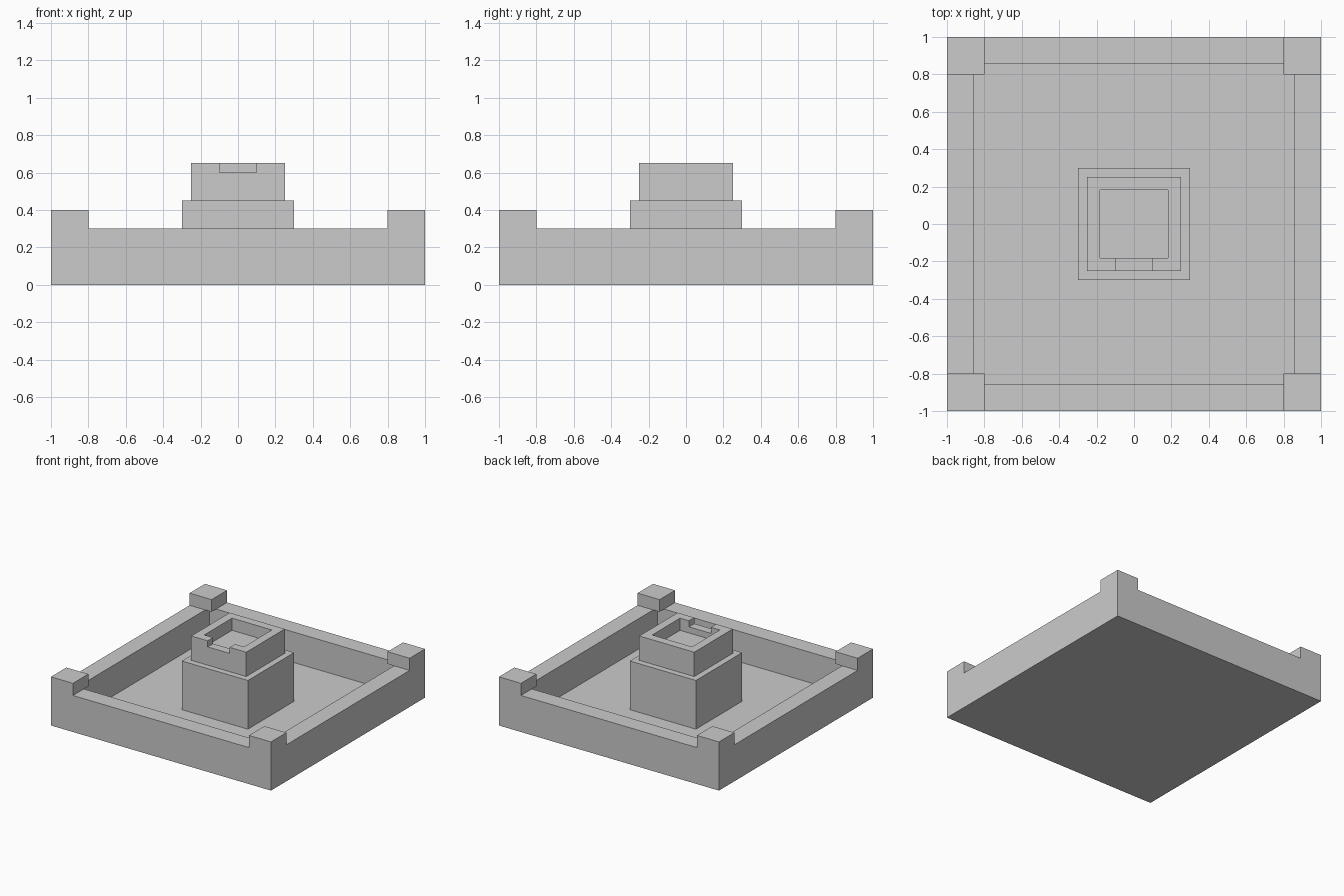
import bpy, bmesh
from mathutils import Vector

if "Cube" in bpy.data.objects:
    bpy.data.objects.remove(bpy.data.objects["Cube"])


def box(name, lo, hi, recess=None):
    """Axis-aligned box; recess = (rim width, depth) sinks the top face."""
    bm = bmesh.new()
    bmesh.ops.create_cube(bm, size=1)
    lo, hi = Vector(lo), Vector(hi)
    for v in bm.verts:
        v.co = Vector(((v.co[i] + 0.5) * (hi[i] - lo[i]) + lo[i]) for i in range(3))
    if recess:
        rim, depth = recess
        bm.normal_update()
        top = max(bm.faces, key=lambda f: f.calc_center_median().z)
        bmesh.ops.inset_region(bm, faces=[top], thickness=rim)
        wall = bmesh.ops.extrude_face_region(bm, geom=[top])
        bmesh.ops.translate(bm, vec=(0, 0, -depth),
                            verts=[g for g in wall["geom"] if isinstance(g, bmesh.types.BMVert)])
        if top.is_valid:
            bmesh.ops.delete(bm, geom=[top], context='FACES')
    bmesh.ops.recalc_face_normals(bm, faces=bm.faces)
    me = bpy.data.meshes.new(name)
    bm.to_mesh(me)
    bm.free()
    ob = bpy.data.objects.new(name, me)
    bpy.context.collection.objects.link(ob)
    return ob


# Square basin with a thick wall and a thin floor
box("basin", (-1, -1, 0), (1, 1, 0.3), recess=(0.2, 0.25))

# Raised blocks on the four wall corners
post = box("corner_posts", (0.8, 0.8, 0.3), (1, 1, 0.4))
mirror = post.modifiers.new("mirror", 'MIRROR')
mirror.use_axis = (True, True, False)
mirror.use_clip = False

# Central pedestal
box("pedestal", (-0.3, -0.3, 0.05), (0.3, 0.3, 0.45))

# Upper bowl with a square well and a spout notch at the front
bowl = box("upper_bowl", (-0.25, -0.25, 0.45), (0.25, 0.25, 0.65), recess=(0.0975, 0.1))
notch = box("spout_cutter", (-0.1, -0.3, 0.6), (0.1, -0.1, 0.7))
notch.hide_render = True
notch.hide_viewport = True
cut = bowl.modifiers.new("spout", 'BOOLEAN')
cut.operation = 'DIFFERENCE'
cut.solver = 'EXACT'
cut.object = notch
